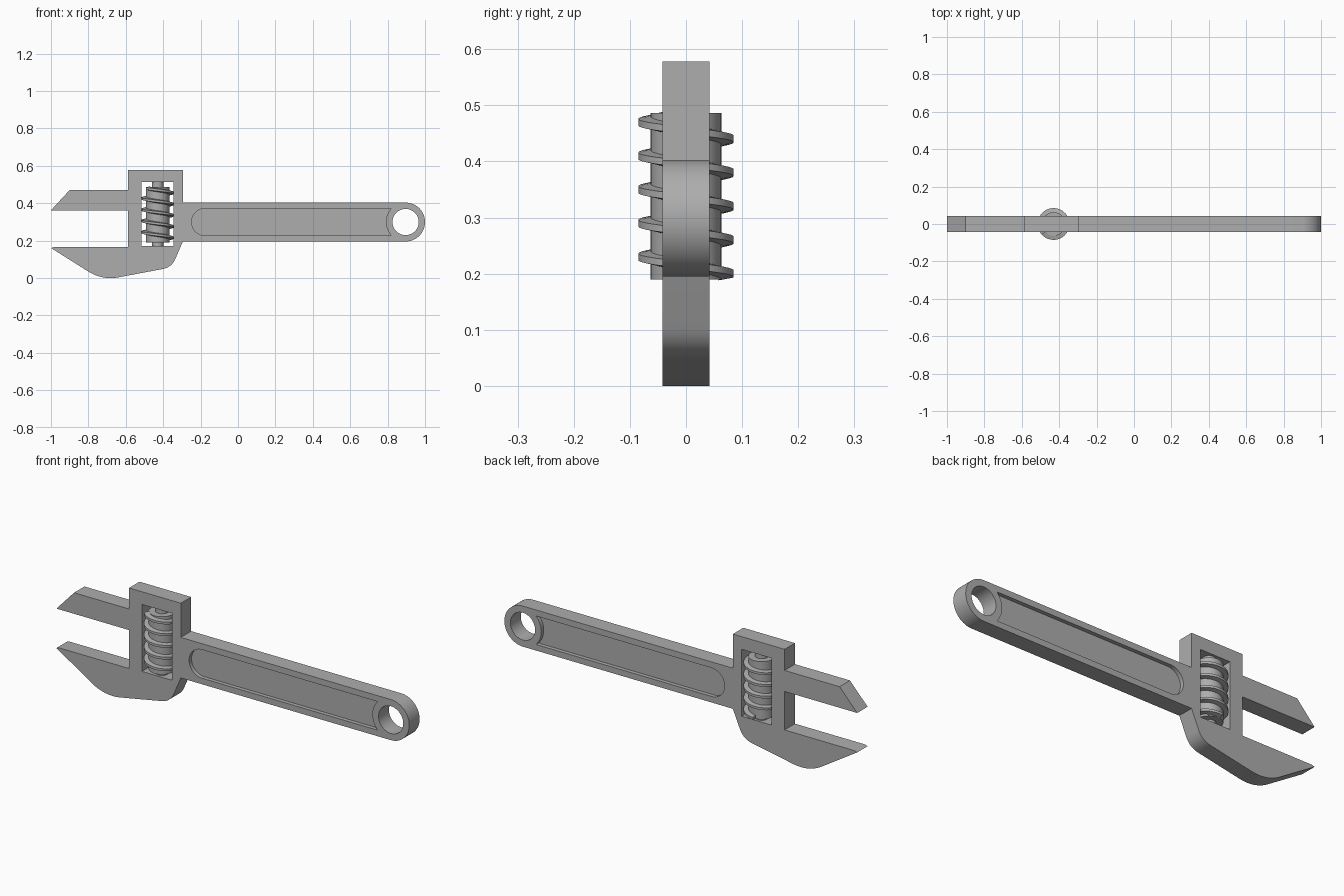
import bpy, bmesh
from math import sin, cos, pi, radians, asin
from mathutils import Vector

cube = bpy.data.objects.get("Cube")
if cube:
    bpy.data.objects.remove(cube)

steel = bpy.data.materials.new("grey_steel")
steel.use_nodes = True
GREY = (0.42, 0.42, 0.42, 1)
steel.diffuse_color = GREY
steel.node_tree.nodes["Principled BSDF"].inputs["Base Color"].default_value = GREY

HALF = 0.042                  # half thickness of the body
EYE = Vector((0.896, 0.299))  # centre of the hanging hole
SCREW_X = -0.43


def make_object(name, bm):
    bmesh.ops.recalc_face_normals(bm, faces=bm.faces)
    mesh = bpy.data.meshes.new(name)
    bm.to_mesh(mesh)
    bm.free()
    mesh.materials.append(steel)
    obj = bpy.data.objects.new(name, mesh)
    bpy.context.collection.objects.link(obj)
    return obj


def activate(obj):
    bpy.ops.object.select_all(action='DESELECT')
    obj.select_set(True)
    bpy.context.view_layer.objects.active = obj


def smooth(obj):
    activate(obj)
    bpy.ops.object.shade_smooth_by_angle(angle=radians(30))


def slab(name, outline, y0, y1):
    """Extrude an x-z outline from y0 to y1."""
    bm = bmesh.new()
    face = bm.faces.new([bm.verts.new((x, y0, z)) for x, z in outline])
    out = bmesh.ops.extrude_face_region(bm, geom=[face])
    moved = [v for v in out["geom"] if isinstance(v, bmesh.types.BMVert)]
    bmesh.ops.translate(bm, verts=moved, vec=(0, y1 - y0, 0))
    return make_object(name, bm)


def arc(centre, r, a0, a1, n):
    return [(centre[0] + r * cos(a0 + (a1 - a0) * i / n),
             centre[1] + r * sin(a0 + (a1 - a0) * i / n)) for i in range(n + 1)]


def rounded(before, corner, after, dist, n=12):
    """Replace a corner by a smooth curve starting dist away on both sides."""
    b, c, a = Vector(before), Vector(corner), Vector(after)
    p, q = c + (b - c).normalized() * dist, c + (a - c).normalized() * dist
    ts = [i / n for i in range(n + 1)]
    return [tuple(p * (1 - t) ** 2 + c * 2 * t * (1 - t) + q * t * t) for t in ts]


def cut(target, cutter):
    cutter.hide_render = True
    mod = target.modifiers.new("cut", 'BOOLEAN')
    mod.operation = 'DIFFERENCE'
    mod.solver = 'EXACT'
    mod.object = cutter
    activate(target)
    bpy.ops.object.modifier_apply(modifier=mod.name)
    bpy.data.objects.remove(cutter)


# Body: both jaws, screw housing and handle in one outline
tip, belly, heel, neck = (-1, 0.16), (-0.725, -0.013), (-0.354, 0.057), (-0.295, 0.195)
outline = [(-1, 0.362), (-0.9, 0.47), (-0.588, 0.47), (-0.588, 0.578),
           (-0.295, 0.578), (-0.295, 0.403)]
outline += arc(EYE, 0.104, pi / 2, -pi / 2, 32)
outline += [neck] + rounded(neck, heel, belly, 0.05) + rounded(heel, belly, tip, 0.09)
outline += [tip, (-0.985, 0.165), (-0.588, 0.165), (-0.588, 0.362)]
body = slab("wrench_body", outline, -HALF, HALF)

# Openings for the screw and for hanging
cut(body, slab("screw_window", [(-0.515, 0.17), (-0.345, 0.17),
                                (-0.345, 0.513), (-0.515, 0.513)], -0.1, 0.1))
cut(body, slab("hanging_hole", arc(EYE, 0.07, 0, 2 * pi, 48)[:-1], -0.1, 0.1))

# Shallow panel on both faces, its end hollowed around the hole
h, collar = 0.073, 0.105
a = asin(h / collar)
panel = arc((-0.175, EYE.y), h, pi / 2, 3 * pi / 2, 24)
panel += arc(EYE, collar, pi + a, pi - a, 16)
for side in (-1, 1):
    cut(body, slab("panel_cutter", panel, side * 0.022, side * 0.1))
smooth(body)


# Adjusting screw: axle and core
def rod(name, r, z0, z1):
    bm = bmesh.new()
    bmesh.ops.create_cone(bm, cap_ends=True, segments=48, radius1=r, radius2=r, depth=z1 - z0)
    bmesh.ops.translate(bm, verts=bm.verts, vec=(SCREW_X, 0, (z0 + z1) / 2))
    smooth(make_object(name, bm))


rod("screw_axle", 0.031, 0.165, 0.518)
rod("screw_core", 0.063, 0.19, 0.486)

# Thread: tapered section swept down a left-handed helix
section = [(0.058, -0.011), (0.085, -0.006), (0.085, 0.006), (0.058, 0.011)]
pitch, turns, per_turn = 0.06, 4.65, 40
bm = bmesh.new()
rings = []
for i in range(int(turns * per_turn) + 1):
    t = i / per_turn
    ang = radians(222) + 2 * pi * t
    rings.append([bm.verts.new((SCREW_X + r * cos(ang), r * sin(ang),
                                0.478 - pitch * t + dz)) for r, dz in section])
for p, q in zip(rings, rings[1:]):
    for k in range(4):
        m = (k + 1) % 4
        bm.faces.new((p[k], p[m], q[m], q[k]))
bm.faces.new(rings[0])
bm.faces.new(rings[-1])
smooth(make_object("screw_thread", bm))
